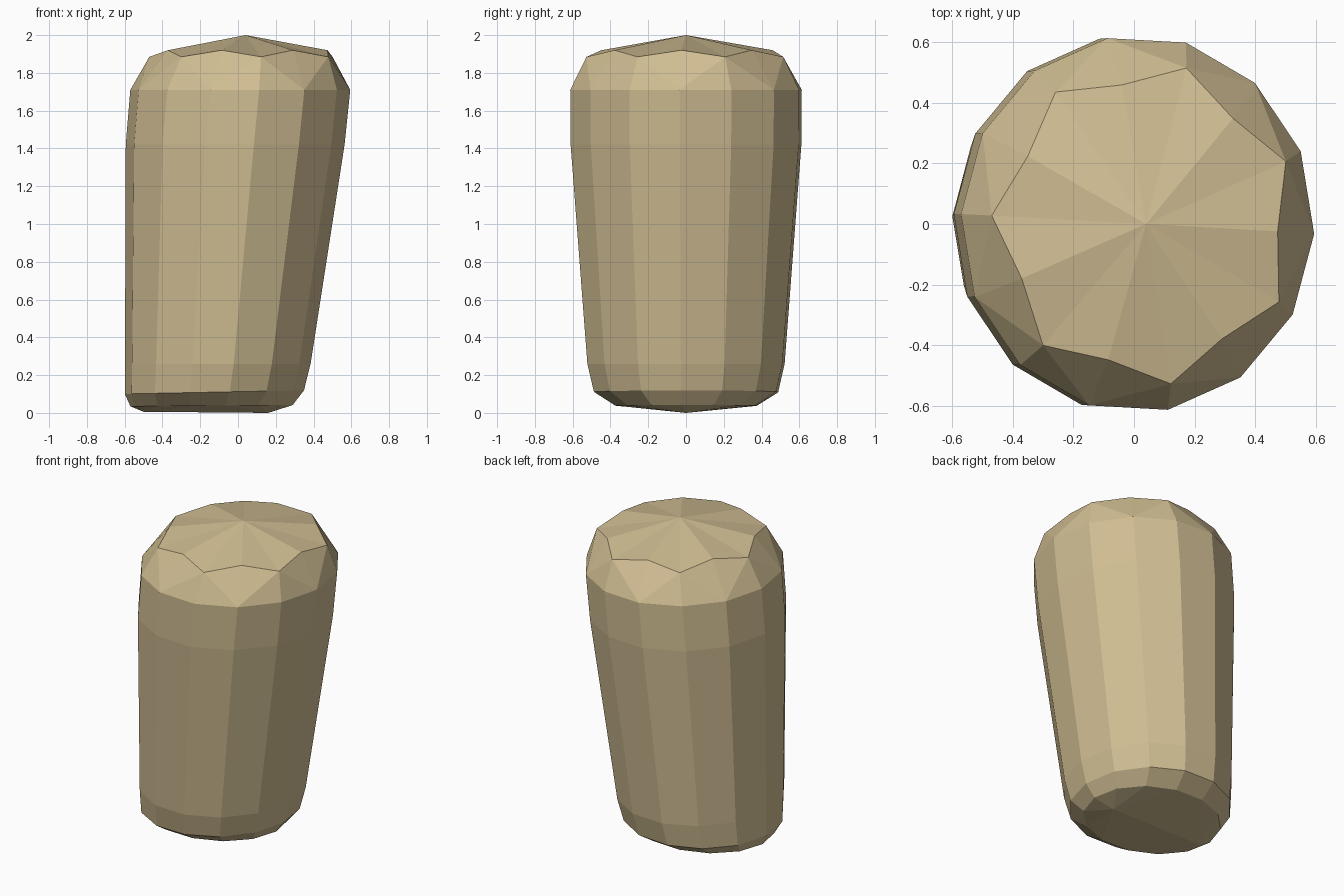
import bpy, bmesh, math

if "Cube" in bpy.data.objects:
    bpy.data.objects.remove(bpy.data.objects["Cube"])

SIDES = 14
PHASE = math.radians(-3)

# One flat tan colour
tan = bpy.data.materials.new("tan")
tan.diffuse_color = (0.63, 0.51, 0.29, 1)
tan.use_nodes = True
tan.node_tree.nodes["Principled BSDF"].inputs["Base Color"].default_value = tan.diffuse_color

bm = bmesh.new()


def ring(cx, z, rx, ry, tilt=0.0, zig=0.0, lift=0.0):
    """Elliptical ring; even corners are pulled in by zig and raised by lift."""
    verts = []
    for i in range(SIDES):
        a = PHASE + 2 * math.pi * i / SIDES
        even = i % 2 == 0
        s = 1 - zig if even else 1
        x = rx * s * math.cos(a)
        verts.append(bm.verts.new((cx + x, ry * s * math.sin(a),
                                   z + tilt * x + (lift if even else 0))))
    return verts


# Leaning, tapering body with bevelled ends
rings = [
    ring(-0.14, 0.038, 0.43, 0.38, tilt=0.008),
    ring(-0.125, 0.11, 0.475, 0.495, tilt=0.02),
    ring(-0.107, 0.26, 0.492, 0.53),
    ring(-0.015, 1.42, 0.58, 0.62),
    ring(0.012, 1.71, 0.583, 0.622),
    ring(0.035, 1.885, 0.505, 0.535, zig=0.13, lift=0.035),
]
for lo, hi in zip(rings, rings[1:]):
    for i in range(SIDES):
        j = (i + 1) % SIDES
        if hi is rings[-1]:
            # Diagonals follow the zigzag of the upper rim
            if i % 2:
                bm.faces.new((lo[i], lo[j], hi[i]))
                bm.faces.new((lo[j], hi[j], hi[i]))
            else:
                bm.faces.new((lo[i], lo[j], hi[j]))
                bm.faces.new((lo[i], hi[j], hi[i]))
        else:
            bm.faces.new((lo[i], lo[j], hi[j], hi[i]))

# Shallow pointed cap
apex = bm.verts.new((0.04, 0, 2.0))
top = rings[-1]
for i in range(SIDES):
    bm.faces.new((top[i], top[(i + 1) % SIDES], apex))

# Slightly keeled underside
keel_left = bm.verts.new((-0.50, 0, 0.006))
keel_right = bm.verts.new((0.16, 0, 0.0))
base = rings[0]


def keel(i):
    a, b = base[i % SIDES], base[(i + 1) % SIDES]
    return keel_left if (a.co.x + b.co.x) / 2 < -0.14 else keel_right


for i in range(SIDES):
    bm.faces.new((base[(i + 1) % SIDES], base[i], keel(i)))
    if keel(i) is not keel(i + 1):
        bm.faces.new((base[(i + 1) % SIDES], keel(i), keel(i + 1)))

bmesh.ops.recalc_face_normals(bm, faces=bm.faces)
mesh = bpy.data.meshes.new("tapered_stone")
bm.to_mesh(mesh)
bm.free()
mesh.materials.append(tan)
bpy.context.collection.objects.link(bpy.data.objects.new("tapered_stone", mesh))
